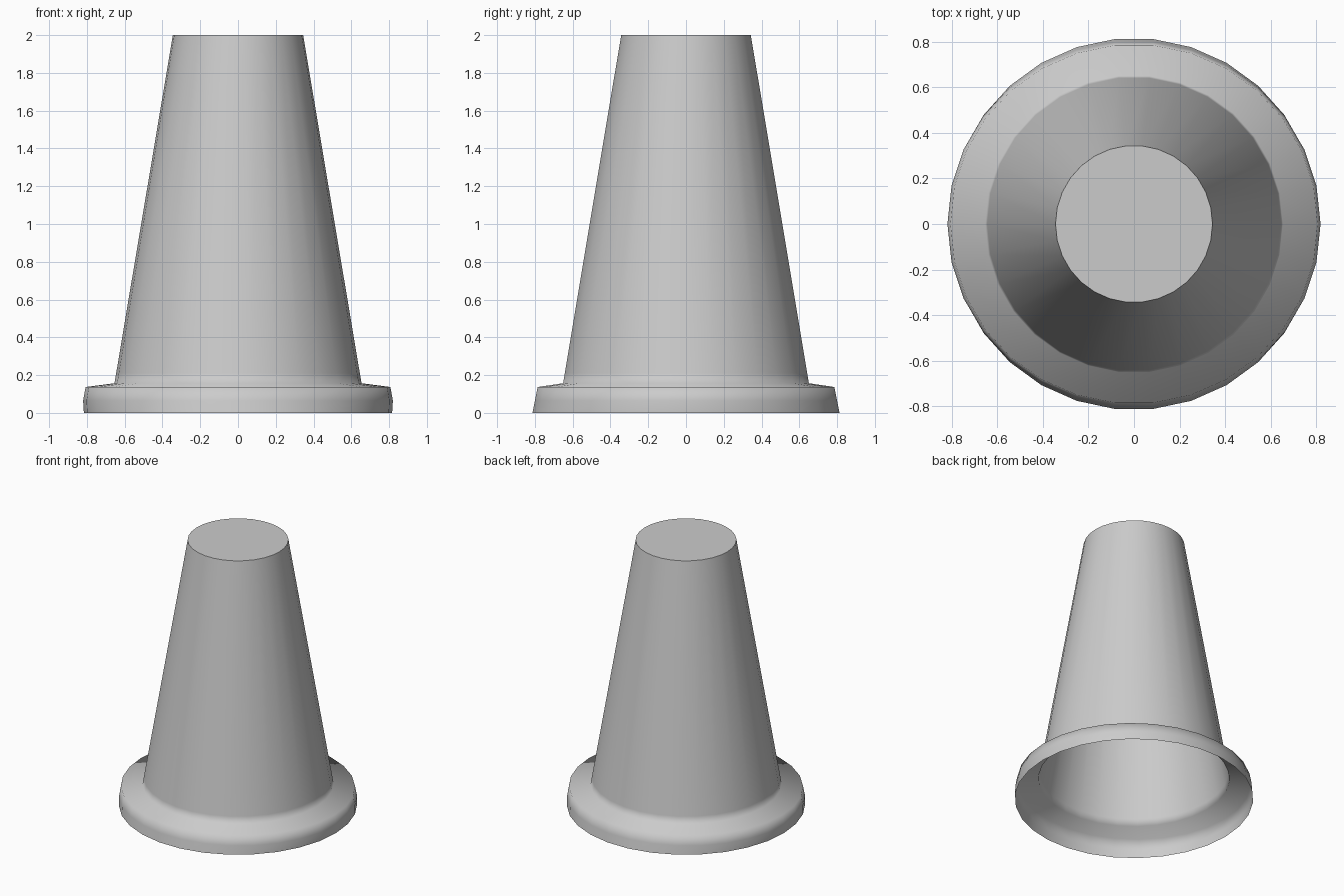
import bpy, bmesh, math

cube = bpy.data.objects.get("Cube")
if cube:
    bpy.data.objects.remove(cube, do_unlink=True)

SIDES = 30

# Plain grey used everywhere
grey = bpy.data.materials.new("plain_grey")
grey.use_nodes = True
colour = (0.6, 0.6, 0.6, 1.0)
grey.diffuse_color = colour
grey.node_tree.nodes["Principled BSDF"].inputs["Base Color"].default_value = colour

# Rings from the open bottom to the closed top: x radius, y radius, height
profile = [
    (0.816, 0.817, 0.0),    # flange foot
    (0.82, 0.804, 0.065),   # flange side
    (0.807, 0.79, 0.137),   # flange shoulder
    (0.654, 0.654, 0.157),  # foot of the cone
    (0.645, 0.645, 0.21),   # lower cone wall
    (0.345, 0.345, 2.0),    # top of the cone
]

# Hollow shell: flange and tapering wall
bm = bmesh.new()
rings = []
for rx, ry, z in profile:
    ring = []
    for i in range(SIDES):
        a = math.tau * i / SIDES
        ring.append(bm.verts.new((rx * math.cos(a), ry * math.sin(a), z)))
    rings.append(ring)
for low, high in zip(rings, rings[1:]):
    for i in range(SIDES):
        j = (i + 1) % SIDES
        bm.faces.new((low[i], low[j], high[j], high[i]))

# Flat cap on top
bm.faces.new(rings[-1])

mesh = bpy.data.meshes.new("flanged_cone")
bm.to_mesh(mesh)
bm.free()
mesh.materials.append(grey)
cone = bpy.data.objects.new("flanged_cone", mesh)
bpy.context.collection.objects.link(cone)

# Smooth everywhere except the rim of the cap
bpy.ops.object.select_all(action="DESELECT")
cone.select_set(True)
bpy.context.view_layer.objects.active = cone
bpy.ops.object.shade_smooth_by_angle(angle=math.radians(78))
